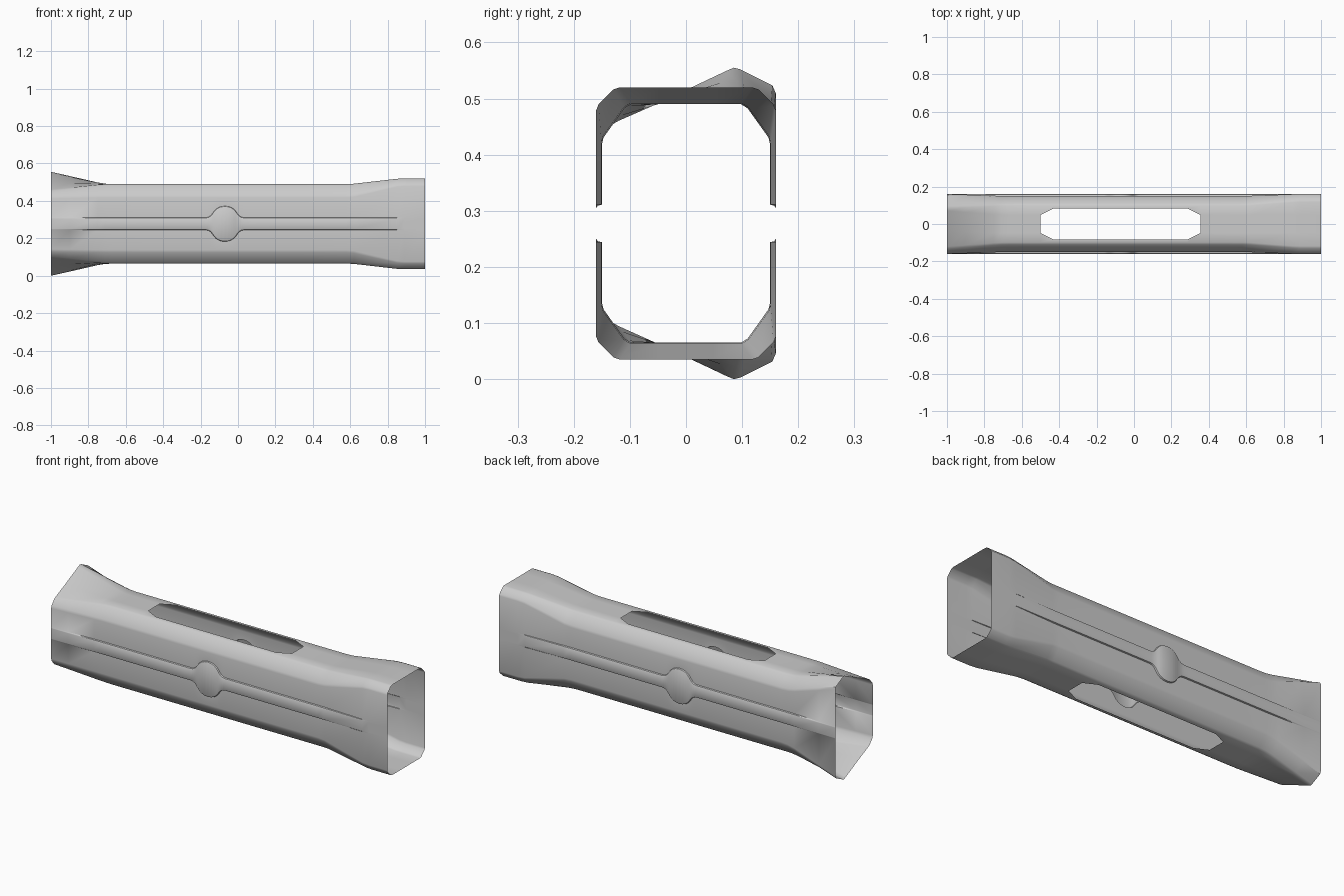
import bpy, bmesh
from math import sqrt

if "Cube" in bpy.data.objects:
    bpy.data.objects.remove(bpy.data.objects["Cube"])

ZC = 0.2775          # mid height
BUMP_X = -0.07       # centre of the round boss and of the slots

# Upper half cross-sections (y, height above mid), front panel edge to back panel edge
MID_HALF = [(.048, .2125), (.098, .2125), (.110, .205), (.147, .153), (.15, .140)]
END_HALF = [(.048, .2425), (.118, .2425), (.129, .239), (.156, .212), (.16, .202)]


def symmetric(half):
    return [(-y, z) for y, z in reversed(half)] + half


MID = symmetric(MID_HALF)
END = symmetric(END_HALF)
# Lopsided left mouth with a ridge towards the back
MOUTH = [(-.16, .135), (-.155, .150), (-.132, .176), (-.12, .183), (-.04, .219),
         (.07, .271), (.085, .2775), (.097, .2745), (.154, .246), (.16, .232)]


def interp(x, table):
    if x <= table[0][0]:
        return table[0][1]
    for (x0, v0), (x1, v1) in zip(table, table[1:]):
        if x <= x1:
            return v0 + (v1 - v0) * (x - x0) / (x1 - x0)
    return table[-1][1]


MOUTH_BLEND = [(-1, 1), (-.9, .66), (-.75, .13), (-.71, .03), (-.67, 0)]
END_BLEND = [(.58, 0), (.62, .06), (.85, .94), (.89, 1)]
BOSS = [(0, .094), (.02, .0915), (.035, .086), (.048, .077), (.058, .066),
        (.067, .053), (.076, .0425), (.087, .0355), (.1, .0325)]
SLOT = [(-.5, .048), (-.43, .083), (.285, .083), (.355, .048)]


def band_half(x):
    return interp(abs(x - BUMP_X), BOSS)


def section(x):
    a, b = interp(x, MOUTH_BLEND), interp(x, END_BLEND)
    other, t = (MOUTH, a) if a > 0 else (END, b)
    upper = [(m[0] + (o[0] - m[0]) * t, m[1] + (o[1] - m[1]) * t)
             for m, o in zip(MID, other)]
    if -.6 < x < .5:
        s = interp(x, SLOT)
        upper[4], upper[5] = (-s, upper[4][1]), (s, upper[5][1])
    # Raised band along each side panel
    panel = .15 + .01 * t
    h = band_half(x)
    slope = (band_half(x + .004) - band_half(x - .004)) / .008
    k = sqrt(1 + slope * slope)
    lip = [(panel, h + .001 * k), (panel + (.16 - panel) * .75, h - .001 * k),
           (.16, h - .005 * k)]
    back = lip + [(y, -z) for y, z in reversed(lip)]
    front = [(-y, -z) for y, z in back]
    lower = [(y, -z) for y, z in reversed(upper)]
    return [(x, y, ZC + z) for y, z in upper + back + lower + front]


# Stations along the length
xs = {-1, 1, *(v[0] for v in MOUTH_BLEND + END_BLEND + SLOT)}
xs |= {-.2, -.35, .1, .2}
for d, _ in BOSS:
    xs |= {round(BUMP_X + d, 4), round(BUMP_X - d, 4)}
for d in (.01, .0285, .042, .053, .0625, .0715, .0815, .0935):
    xs |= {round(BUMP_X + d, 4), round(BUMP_X - d, 4)}
xs = sorted(xs)

# Sheet tube, leaving out the top and bottom slots
bm = bmesh.new()
rings = [[bm.verts.new(p) for p in section(x)] for x in xs]
n = len(rings[0])
top, bottom = 4, 10 + 6 + 4
for i in range(len(xs) - 1):
    in_slot = -.5 < (xs[i] + xs[i + 1]) / 2 < .355
    for j in range(n):
        if in_slot and j in (top, bottom):
            continue
        k = (j + 1) % n
        bm.faces.new((rings[i][j], rings[i][k], rings[i + 1][k], rings[i + 1][j]))
bmesh.ops.recalc_face_normals(bm, faces=bm.faces[:])
mesh = bpy.data.meshes.new("handguard_tube")
bm.to_mesh(mesh)
bm.free()
tube = bpy.data.objects.new("handguard_tube", mesh)
bpy.context.collection.objects.link(tube)
bpy.context.view_layer.objects.active = tube
tube.select_set(True)
bpy.ops.object.shade_smooth_by_angle(angle=0.6)
